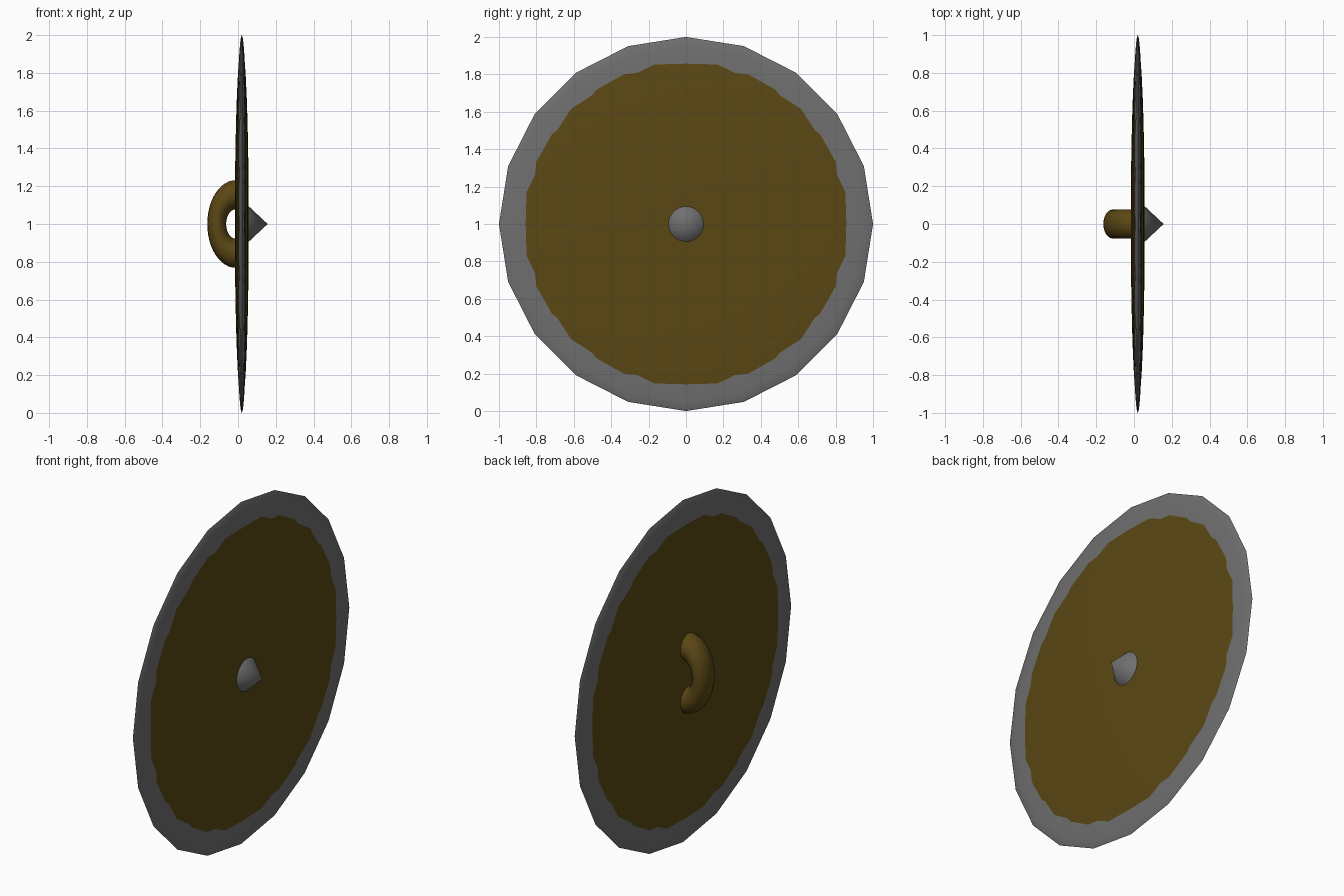
import bpy
import bmesh
from math import cos, sin, pi
from mathutils import Matrix, Vector

cube = bpy.data.objects.get("Cube")
if cube:
    bpy.data.objects.remove(cube, do_unlink=True)


def make_material(name, color):
    mat = bpy.data.materials.new(name)
    mat.use_nodes = True
    mat.diffuse_color = (*color, 1)
    mat.node_tree.nodes["Principled BSDF"].inputs["Base Color"].default_value = (*color, 1)
    return mat


STEEL = make_material("grey steel", (0.16, 0.16, 0.16))
WOOD = make_material("brown wood", (0.105, 0.064, 0.007))

CENTRE = Vector((0.02, 0, 1))
TO_X = Matrix.Rotation(pi / 2, 4, "Y")  # turns the z axis towards +x


def finish(name, bm, mat):
    bmesh.ops.recalc_face_normals(bm, faces=bm.faces)
    mesh = bpy.data.meshes.new(name)
    bm.to_mesh(mesh)
    bm.free()
    mesh.materials.append(mat)
    obj = bpy.data.objects.new(name, mesh)
    bpy.context.collection.objects.link(obj)
    bpy.ops.object.select_all(action="DESELECT")
    obj.select_set(True)
    bpy.context.view_layer.objects.active = obj
    bpy.ops.object.shade_smooth_by_angle(angle=pi / 3)
    return obj


def lens(name, radius, half_depth, sides, mat):
    """Flattened sphere whose axis points along x."""
    bm = bmesh.new()
    shape = Matrix.Translation(CENTRE) @ TO_X @ Matrix.Diagonal((radius, radius, half_depth, 1))
    bmesh.ops.create_uvsphere(bm, u_segments=sides, v_segments=20, radius=1, matrix=shape)
    return finish(name, bm, mat)


# Shield: faceted steel disc, with a fatter wooden disc swelling through it
lens("steel_rim", 1.0, 0.031, 20, STEEL)
lens("wooden_face", 0.95, 0.037, 32, WOOD)

# Pointed boss on the outer side
bm = bmesh.new()
bmesh.ops.create_cone(bm, cap_ends=True, segments=32, radius1=0.1, radius2=0, depth=0.107,
                      matrix=Matrix.Translation((0.1035, 0, 1)) @ TO_X)
finish("boss_spike", bm, STEEL)

# Grip on the inner side: half a ring, squashed towards the shield
bm = bmesh.new()
ARC, TUBE = 24, 16
rings = []
for i in range(ARC + 1):
    a = pi * i / ARC
    ring = []
    for j in range(TUBE):
        b = 2 * pi * j / TUBE
        r = 0.155 + 0.077 * cos(b)
        ring.append(bm.verts.new((-0.012 - 0.65 * r * sin(a), 0.077 * sin(b), 1 + r * cos(a))))
    rings.append(ring)
for r0, r1 in zip(rings, rings[1:]):
    for j in range(TUBE):
        k = (j + 1) % TUBE
        bm.faces.new((r0[j], r0[k], r1[k], r1[j]))
bm.faces.new(rings[0])
bm.faces.new(rings[-1])
finish("hand_grip", bm, WOOD)
